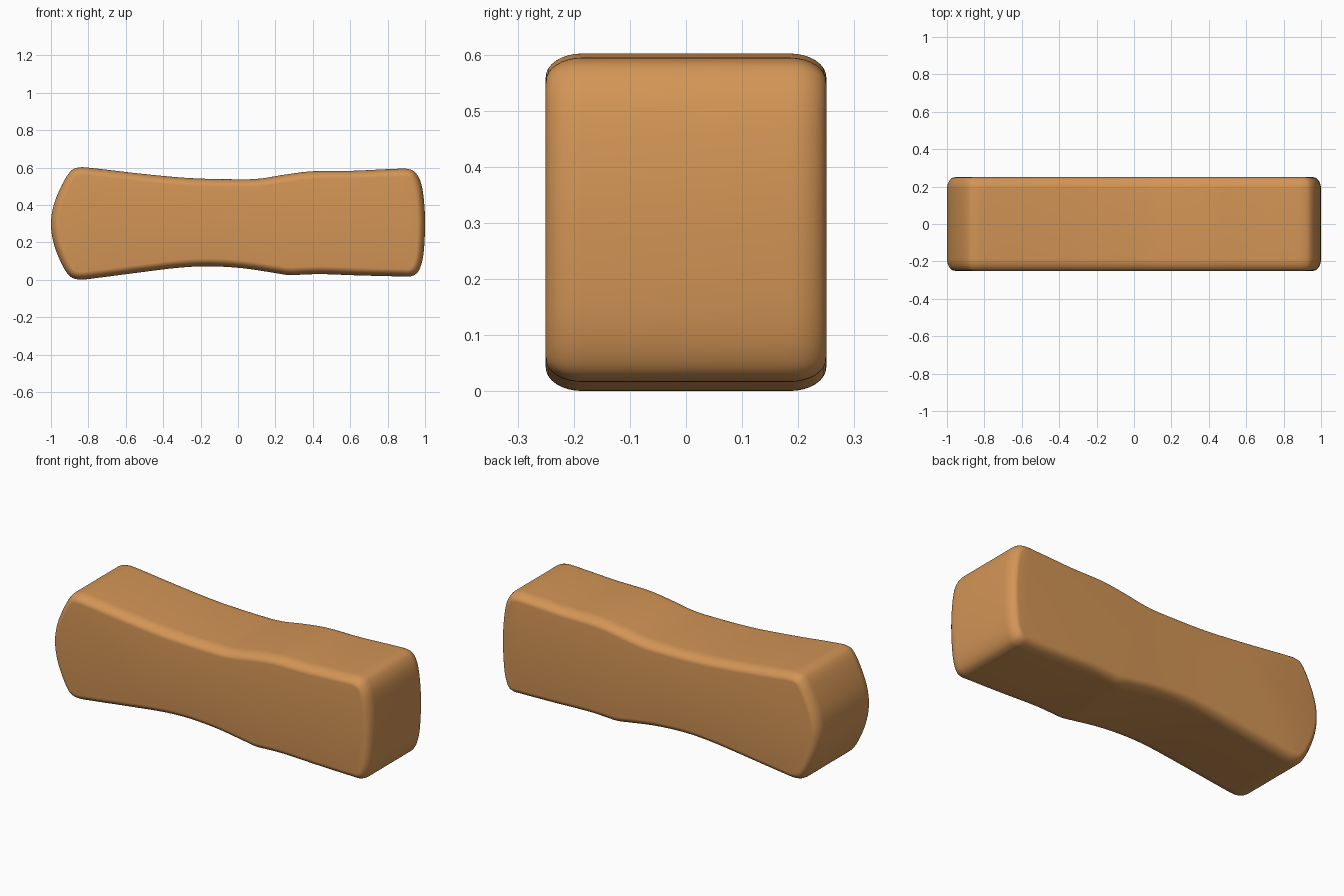
import bpy, bmesh, math
from mathutils import Vector

if "Cube" in bpy.data.objects:
    bpy.data.objects.remove(bpy.data.objects["Cube"])

mat = bpy.data.materials.new("warm tan")
mat.diffuse_color = (0.65, 0.30, 0.092, 1)
mat.use_nodes = True
mat.node_tree.nodes["Principled BSDF"].inputs["Base Color"].default_value = mat.diffuse_color

# side outline (x, z), clockwise from the left end
OUTLINE = [(-1.0, .30), (-.985, .40), (-.94, .51), (-.895, .58), (-.85, .60), (-.78, .597),
           (-.5, .565), (-.25, .543), (0, .537), (.12, .541), (.25, .562), (.4, .58), (.6, .582),
           (.82, .592), (.91, .592), (.955, .565), (.985, .49), (1.0, .33), (.993, .15),
           (.97, .055), (.93, .02), (.86, .018), (.65, .023), (.45, .03), (.34, .027), (.27, .025),
           (.18, .039), (.03, .061), (-.15, .072), (-.32, .064), (-.55, .036), (-.75, .01),
           (-.85, .001), (-.905, .025), (-.95, .10), (-.987, .20)]
HALF_W, ROUND_Y, ROUND_IN = .25, .065, .042


def smooth_loop(pts, steps):
    """Closed Catmull-Rom curve through the points."""
    pts, out = [Vector(p) for p in pts], []
    n = len(pts)
    for i in range(n):
        a, b, c, d = (pts[(i + k) % n] for k in (-1, 0, 1, 2))
        for s in range(steps):
            t = s / steps
            out.append(.5 * (2 * b + (c - a) * t + (2 * a - 5 * b + 4 * c - d) * t * t
                             + (3 * b - a - 3 * c + d) * t ** 3))
    return out


loop = smooth_loop(OUTLINE, 5)
n = len(loop)
inward = []
for i in range(n):
    t = (loop[(i + 2) % n] - loop[i - 2]).normalized()
    inward.append(Vector((t.y, -t.x)))

# rounded width section: (y, inset)
half = []
for k in range(9):
    a = k / 8 * math.pi / 2
    half.append((HALF_W - ROUND_Y * (1 - math.cos(a)), ROUND_IN * (1 - math.sin(a))))
section = [(-y, d) for y, d in half] + [(y, d) for y, d in reversed(half)]

# block body
bm = bmesh.new()
rings = [[bm.verts.new((p.x + q.x * d, y, p.y + q.y * d)) for p, q in zip(loop, inward)]
         for y, d in section]
for r0, r1 in zip(rings, rings[1:]):
    for i in range(n):
        j = (i + 1) % n
        bm.faces.new((r0[i], r0[j], r1[j], r1[i]))
bm.faces.new(rings[0])
bm.faces.new(rings[-1][::-1])
bmesh.ops.recalc_face_normals(bm, faces=bm.faces)
mesh = bpy.data.meshes.new("grip_block")
bm.to_mesh(mesh)
bm.free()
mesh.materials.append(mat)
obj = bpy.data.objects.new("grip_block", mesh)
bpy.context.collection.objects.link(obj)
bpy.context.view_layer.objects.active = obj
obj.select_set(True)
bpy.ops.object.shade_smooth_by_angle(angle=math.radians(40))
